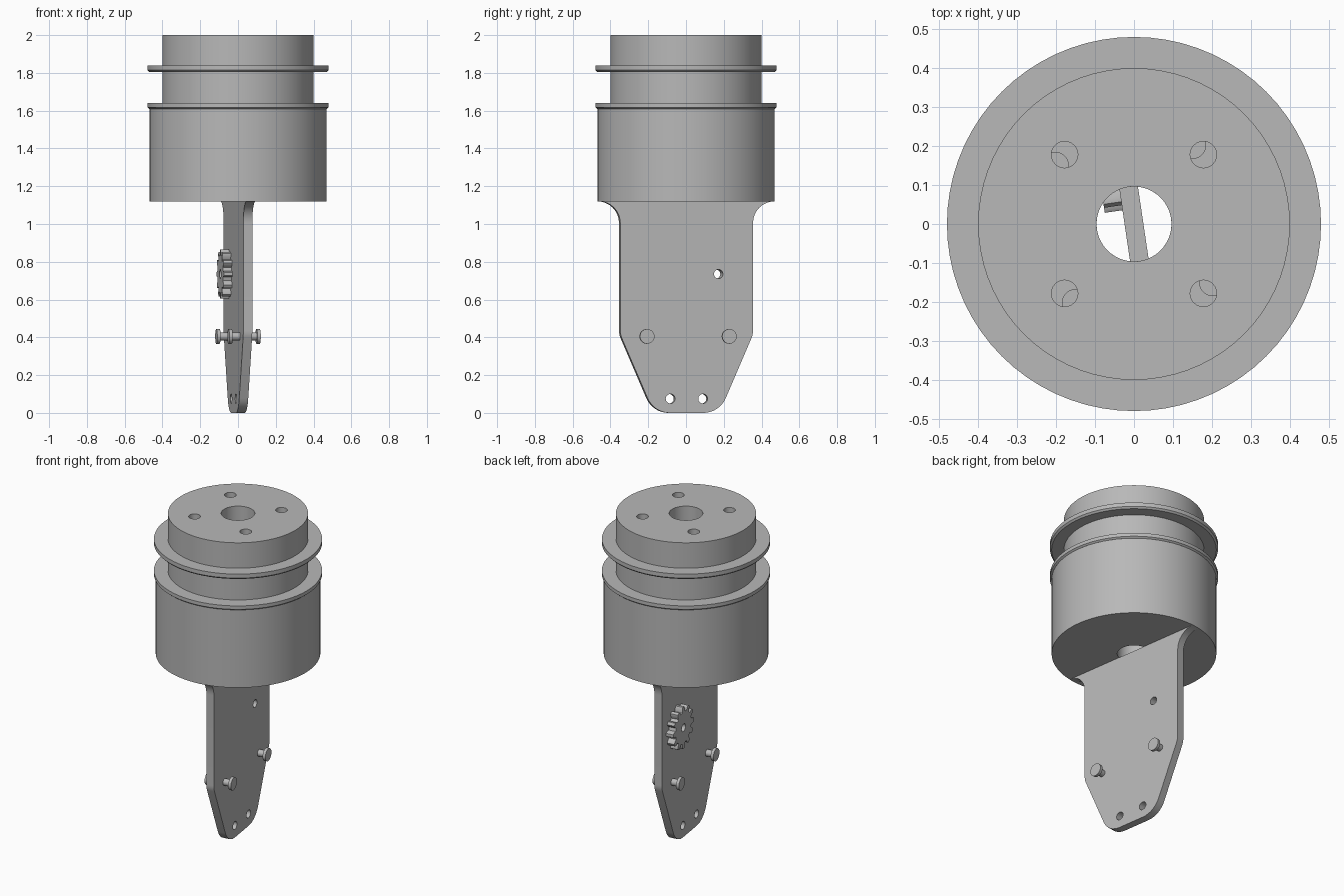
import bpy, bmesh, math
from mathutils import Matrix

TWIST = math.radians(8.4)   # plate and motor body are turned about z
HALF = 0.024                # half the plate thickness

if "Cube" in bpy.data.objects:
    bpy.data.objects.remove(bpy.data.objects["Cube"])

grey = bpy.data.materials.new("plain_grey")
grey.use_nodes = True
colour = (0.48, 0.48, 0.48, 1)
grey.diffuse_color = colour
grey.node_tree.nodes["Principled BSDF"].inputs["Base Color"].default_value = colour


def finish(name, bm, turn=TWIST):
    bmesh.ops.recalc_face_normals(bm, faces=bm.faces)
    mesh = bpy.data.meshes.new(name)
    bm.to_mesh(mesh)
    bm.free()
    mesh.materials.append(grey)
    obj = bpy.data.objects.new(name, mesh)
    obj.rotation_euler.z = turn
    bpy.context.collection.objects.link(obj)
    return obj


def select(obj):
    bpy.ops.object.select_all(action='DESELECT')
    obj.select_set(True)
    bpy.context.view_layer.objects.active = obj


def smooth(obj):
    select(obj)
    bpy.ops.object.shade_smooth_by_angle(angle=math.radians(30))


def lathe(name, profile, turn=0.0, steps=72, axis='Z'):
    """Spin a closed (radius, height) profile around z or x."""
    bm = bmesh.new()
    rings = []
    for i in range(steps):
        a = math.tau * i / steps
        rings.append([bm.verts.new((r * math.cos(a), r * math.sin(a), h)) for r, h in profile])
    n = len(profile)
    for i in range(steps):
        p, q = rings[i], rings[(i + 1) % steps]
        for j in range(n):
            k = (j + 1) % n
            bm.faces.new((p[j], q[j], q[k], p[k]))
    return finish(name, bm, turn)


def prism(name, outline, x0, x1):
    """Extrude a (y, z) outline along local x."""
    bm = bmesh.new()
    face = bm.faces.new([bm.verts.new((x0, y, z)) for y, z in outline])
    side = bmesh.ops.extrude_face_region(bm, geom=[face])
    moved = [v for v in side["geom"] if isinstance(v, bmesh.types.BMVert)]
    bmesh.ops.translate(bm, verts=moved, vec=(x1 - x0, 0, 0))
    return finish(name, bm)


def rods(name, specs, along_x, turn=TWIST, sides=24):
    """Cylinders given as (a, b, radius, start, end), running along x or z."""
    bm = bmesh.new()
    for a, b, r, lo, hi in specs:
        mid = (lo + hi) / 2
        if along_x:
            m = Matrix.Translation((mid, a, b)) @ Matrix.Rotation(math.pi / 2, 4, 'Y')
        else:
            m = Matrix.Translation((a, b, mid))
        bmesh.ops.create_cone(bm, cap_ends=True, segments=sides, radius1=r,
                              radius2=r, depth=hi - lo, matrix=m)
    return finish(name, bm, turn)


def cut(obj, cutter):
    cutter.hide_render = True
    select(obj)
    mod = obj.modifiers.new("holes", 'BOOLEAN')
    mod.operation = 'DIFFERENCE'
    mod.solver = 'EXACT'
    mod.object = cutter
    bpy.ops.object.modifier_apply(modifier=mod.name)
    bpy.data.objects.remove(cutter)


def arc(cy, cz, r, start, end, steps=8):
    angles = [math.radians(start + (end - start) * i / steps) for i in range(steps + 1)]
    return [(cy + r * math.cos(a), cz + r * math.sin(a)) for a in angles]


BORE = 0.096
corners = [(sy * 0.178, sx * 0.178) for sx in (-1, 1) for sy in (-1, 1)]

# Motor body with a central bore and blind screw holes
body = lathe("motor_body", [(BORE, 1.12), (0.47, 1.12), (0.47, 1.61), (BORE, 1.61)], TWIST)
cut(body, rods("body_cutter", [(x, y, 0.034, 1.45, 1.7) for x, y in corners], False))
smooth(body)

# Pulley with two thin flanges, chamfered underneath
pulley = lathe("flanged_pulley", [
    (BORE, 1.61), (0.47, 1.61), (0.48, 1.618), (0.48, 1.64), (0.40, 1.64),
    (0.40, 1.805), (0.47, 1.805), (0.48, 1.815), (0.48, 1.84), (0.40, 1.84),
    (0.40, 2.0), (BORE, 2.0)])
cut(pulley, rods("pulley_cutter", [(x, y, 0.034, 1.5, 2.1) for x, y in corners], False, 0))
smooth(pulley)

# Mounting plate: one half outline, mirrored
half = (arc(0.09, 0.13, 0.13, -90, -24) + arc(0.255, 0.435, 0.10, -24, 0, 4)
        + arc(0.47, 1.005, 0.115, 180, 90))
plate = prism("mounting_plate", half + [(-y, z) for y, z in reversed(half)], -HALF, HALF)
GEAR_Y, GEAR_Z = 0.17, 0.735
cut(plate, rods("plate_cutter", [(GEAR_Y, GEAR_Z, 0.024, -0.1, 0.1),
                                 (-0.087, 0.075, 0.025, -0.1, 0.1),
                                 (0.087, 0.075, 0.025, -0.1, 0.1)], True))
smooth(plate)

# Small gear on the plate's side
TEETH = 12
teeth = []
for t in range(TEETH):
    for shift, r in ((-0.32, 0.1), (-0.24, 0.122), (-0.13, 0.131),
                     (0.13, 0.131), (0.24, 0.122), (0.32, 0.1)):
        a = math.tau * (t + shift) / TEETH
        teeth.append((GEAR_Y + r * math.cos(a), GEAR_Z + r * math.sin(a)))
gear = prism("small_gear", teeth, -HALF - 0.046, -HALF)
cut(gear, rods("gear_cutter", [(GEAR_Y, GEAR_Z, 0.024, -0.1, 0.1)], True))
smooth(gear)

# Headed pins through the plate
for name, y in (("front_pin", -0.22), ("back_pin", 0.22)):
    pin = rods(name, [(y, 0.405, 0.021, -0.07, 0.07),
                      (y, 0.405, 0.039, -0.084, -0.066),
                      (y, 0.405, 0.039, 0.066, 0.084)], True)
    smooth(pin)
